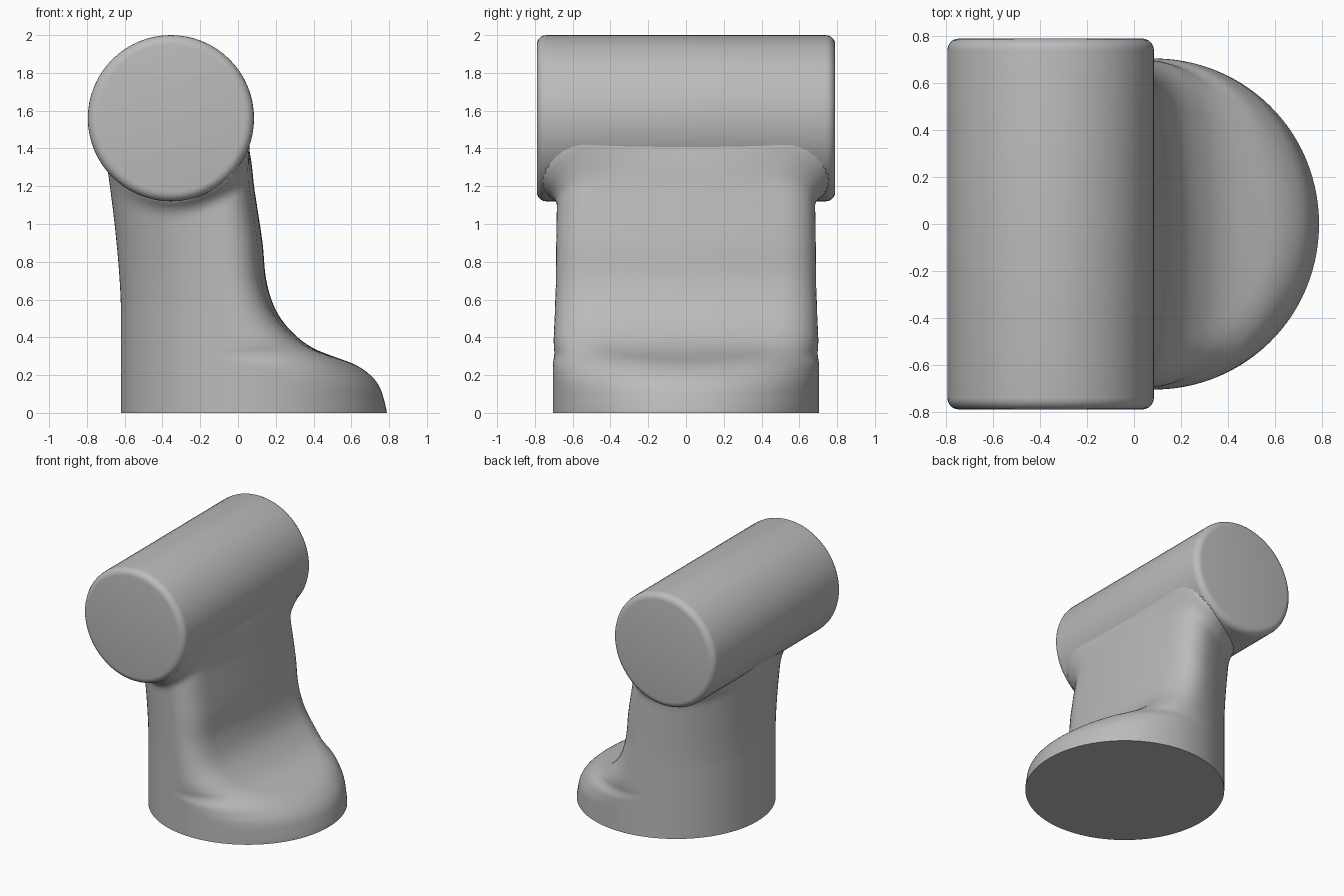
import bpy, bmesh, math
from mathutils import Vector

cube = bpy.data.objects.get("Cube")
if cube:
    bpy.data.objects.remove(cube, do_unlink=True)

grey = bpy.data.materials.new("plain_grey")
grey.use_nodes = True
COLOUR = (0.5, 0.5, 0.5, 1)
grey.diffuse_color = COLOUR
grey.node_tree.nodes["Principled BSDF"].inputs["Base Color"].default_value = COLOUR

BASE_X, BASE_R = 0.085, 0.705
BAR_X, BAR_Z, BAR_R, BAR_HALF = -0.355, 1.56, 0.44, 0.79
SPINE_X = -0.25
SIDES, STEPS = 160, 8


def add_object(name, bm):
    bmesh.ops.recalc_face_normals(bm, faces=bm.faces)
    mesh = bpy.data.meshes.new(name)
    bm.to_mesh(mesh)
    bm.free()
    mesh.materials.append(grey)
    obj = bpy.data.objects.new(name, mesh)
    bpy.context.collection.objects.link(obj)
    return obj


def smooth_shade(obj):
    bpy.ops.object.select_all(action='DESELECT')
    obj.select_set(True)
    bpy.context.view_layer.objects.active = obj
    bpy.ops.object.shade_smooth_by_angle(angle=math.radians(40))


def spline(points):
    """Smooth curve through the points."""
    pts = [Vector(p) for p in points]
    pts = [2 * pts[0] - pts[1]] + pts + [2 * pts[-1] - pts[-2]]
    out = []
    for a, b, c, d in zip(pts, pts[1:], pts[2:], pts[3:]):
        for i in range(STEPS):
            t = i / STEPS
            out.append(0.5 * (2 * b + (c - a) * t + (2 * a - 5 * b + 4 * c - d) * t ** 2
                              + (3 * b - a - 3 * c + d) * t ** 3))
    return out + [pts[-2]]


def smooth_max(a, b, k=0.2):
    h = max(k - abs(a - b), 0) / k
    return max(a, b) + h * h * k / 4


def body_distance(x, y, z, front, slope):
    """Leaning round column, cut by the swept front profile with a soft edge."""
    lean = 0.08 * (max(z - 0.55, 0) / 0.75) ** 1.5
    column = math.hypot(x - BASE_X + lean, y) - BASE_R + 0.1 * lean
    cut = (x - front + 0.1 * y * y) / math.sqrt(1 + slope * slope)
    # Fillet that flares towards the barrel
    gap = math.hypot(x - BAR_X, z - BAR_Z) - BAR_R
    near = min(max(1 - gap / 0.09, 0), 1)
    return smooth_max(column, cut) - 0.06 * near ** 2 * (y / BASE_R) ** 2


# Column and foot: horizontal rings lofted up the front profile (x, z)
profile = spline([(1.35, 0), (1.02, 0.1), (0.76, 0.2), (0.59, 0.268), (0.4, 0.342),
                  (0.285, 0.43), (0.2, 0.545), (0.15, 0.7), (0.13, 0.9),
                  (0.1, 1.1), (0.085, 1.2), (0.072, 1.32), (0.05, 1.45)])
bm = bmesh.new()
rings = []
for i, p in enumerate(profile):
    lo, hi = profile[max(i - 1, 0)], profile[min(i + 1, len(profile) - 1)]
    slope = (hi.x - lo.x) / (hi.y - lo.y)
    ring = []
    for s in range(SIDES):
        angle = 2 * math.pi * s / SIDES
        ca, sa = math.cos(angle), math.sin(angle)
        near, far = 0.0, 1.5
        for _ in range(24):
            mid = (near + far) / 2
            if body_distance(SPINE_X + mid * ca, mid * sa, p.y, p.x, slope) < 0:
                near = mid
            else:
                far = mid
        ring.append(bm.verts.new((SPINE_X + near * ca, near * sa, p.y)))
    rings.append(ring)
for low, high in zip(rings, rings[1:]):
    for s in range(SIDES):
        t = (s + 1) % SIDES
        bm.faces.new((low[s], low[t], high[t], high[s]))
bm.faces.new(rings[0])
bm.faces.new(rings[-1])
smooth_shade(add_object("column_and_foot", bm))

# Barrel across the top, with rounded rims
bm = bmesh.new()
bmesh.ops.create_cone(bm, cap_ends=True, segments=64, radius1=BAR_R, radius2=BAR_R,
                      depth=2 * BAR_HALF)
rims = [e for e in bm.edges if abs(e.verts[0].co.z - e.verts[1].co.z) < 0.01]
bmesh.ops.bevel(bm, geom=rims, offset=0.05, segments=5, profile=0.5, affect='EDGES')
barrel = add_object("top_barrel", bm)
barrel.location = (BAR_X, 0, BAR_Z)
barrel.rotation_euler = (math.pi / 2, 0, 0)
smooth_shade(barrel)
